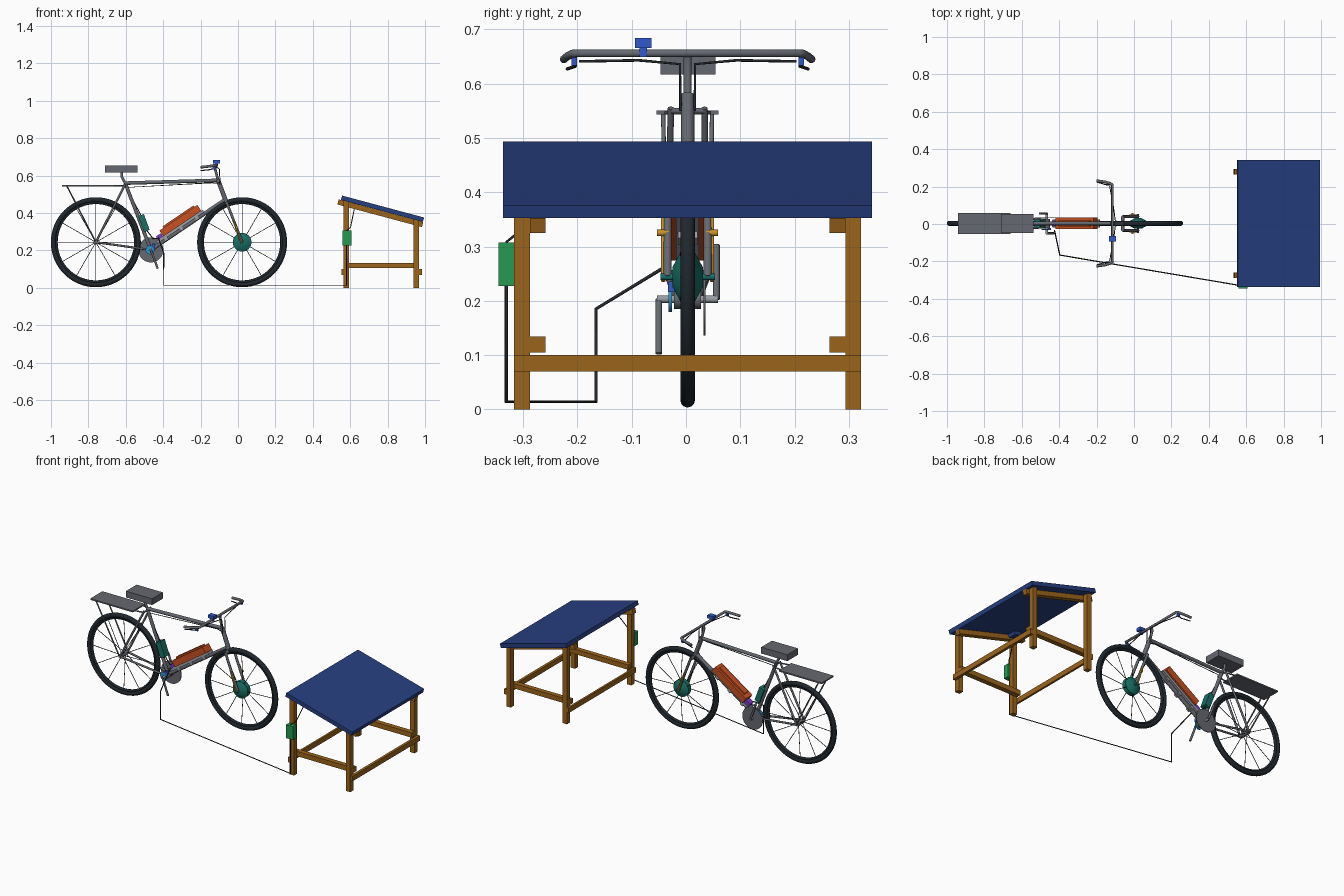
import bpy, math
from mathutils import Vector

if "Cube" in bpy.data.objects:
    bpy.data.objects.remove(bpy.data.objects["Cube"])

Y = 0.003  # centre plane of bike and table
MATS = {}
COLORS = {
    "navy": (0.02, 0.05, 0.22), "wood": (0.33, 0.13, 0.012), "orange": (0.58, 0.08, 0.015),
    "teal": (0.01, 0.16, 0.13), "green": (0.02, 0.32, 0.08), "blue": (0.03, 0.1, 0.6),
    "black": (0.018, 0.022, 0.027), "tyre": (0.014, 0.02, 0.026), "purple": (0.2, 0.04, 0.6),
    "amber": (0.6, 0.28, 0.02), "sky": (0.03, 0.3, 0.6), "frame": (0.13, 0.14, 0.16),
    "silver": (0.32, 0.34, 0.37),
}


def paint(ob, name, color):
    ob.name = name
    if color:
        if color not in MATS:
            MATS[color] = bpy.data.materials.new(color)
            MATS[color].diffuse_color = (*COLORS[color], 1)
        ob.data.materials.append(MATS[color])
    return ob


def box(name, loc, size, color=None, tilt=0):
    """Box; tilt raises its +x end by that many radians."""
    bpy.ops.mesh.primitive_cube_add(size=1, location=loc, rotation=(0, -tilt, 0))
    ob = bpy.context.object
    ob.scale = size
    return paint(ob, name, color)


def span(name, lo, hi, color=None):
    return box(name, [(a + b) / 2 for a, b in zip(lo, hi)], [b - a for a, b in zip(lo, hi)], color)


def tubes(name, paths, r, color="frame", res=3):
    """Round tubes along one or more point lists."""
    cu = bpy.data.curves.new(name, 'CURVE')
    cu.dimensions = '3D'
    cu.bevel_depth, cu.bevel_resolution, cu.use_fill_caps = r, res, True
    for pts in paths:
        sp = cu.splines.new('POLY')
        sp.points.add(len(pts) - 1)
        for p, q in zip(sp.points, pts):
            p.co = (*q, 1)
    ob = bpy.data.objects.new(name, cu)
    bpy.context.collection.objects.link(ob)
    return paint(ob, name, color)


def disc(name, x, y, z, r, w, color=None, n=40):
    """Cylinder with its axis along y."""
    bpy.ops.mesh.primitive_cylinder_add(vertices=n, radius=r, depth=w, location=(x, y, z),
                                        rotation=(math.pi / 2, 0, 0))
    ob = paint(bpy.context.object, name, color)
    bpy.ops.object.shade_smooth_by_angle()
    return ob


def both(pts):
    """A path and its mirror image about the bike's centre plane."""
    return [[(x, Y + s * y, z) for x, y, z in pts] for s in (1, -1)]


def mid(*pts):
    return [[(x, Y, z) for x, z in pts]]


REAR, FRONT, BB = (-0.76, 0.244), (0.022, 0.244), (-0.466, 0.203)

# wheels: tyre, rim, spokes
for tag, (cx, cz) in (("rear", REAR), ("front", FRONT)):
    for part, major, minor in (("tyre", 0.227, 0.0135), ("rim", 0.212, 0.008)):
        bpy.ops.mesh.primitive_torus_add(location=(cx, Y, cz), rotation=(math.pi / 2, 0, 0),
                                         major_radius=major, minor_radius=minor,
                                         major_segments=64, minor_segments=12)
        bpy.ops.object.shade_smooth()
        paint(bpy.context.object, f"{tag}_{part}", "tyre")
    spokes = []
    for i in range(12):
        a = i * math.pi / 6
        c, s = math.cos(a), math.sin(a)
        side = 0.015 if i % 2 else -0.015
        spokes.append([(cx + 0.01 * c, Y + side, cz + 0.01 * s), (cx + 0.21 * c, Y, cz + 0.21 * s)])
    tubes(tag + "_spokes", spokes, 0.0018, "black", 1)
disc("rear_hub", REAR[0], Y, REAR[1], 0.013, 0.06, "frame", 20)
disc("rear_axle", REAR[0], Y, REAR[1], 0.005, 0.09, "silver", 12)

# front hub motor with conical side covers
disc("hub_motor", FRONT[0], Y, FRONT[1], 0.05, 0.026, "teal")
for s in (-1, 1):
    bpy.ops.mesh.primitive_cone_add(vertices=40, radius1=0.046, radius2=0.018, depth=0.015,
                                    location=(FRONT[0], Y + s * 0.0205, FRONT[1]),
                                    rotation=(-s * math.pi / 2, 0, 0))
    paint(bpy.context.object, "hub_motor_cover", "teal")
    bpy.ops.object.shade_smooth_by_angle()
disc("front_axle", FRONT[0], Y, FRONT[1], 0.006, 0.1, "teal", 12)

# frame tubes
SEAT, HEAD_TOP, HEAD_BOT = (-0.603, 0.56), (-0.108, 0.58), (-0.062, 0.457)
tubes("seat_tube", mid(BB, SEAT), 0.01)
tubes("top_tube", mid(SEAT, (-0.105, 0.575)), 0.01)
tubes("down_tube", mid(BB, (-0.068, 0.472)), 0.011)
tubes("head_tube", mid(HEAD_TOP, HEAD_BOT), 0.0125)
tubes("seat_stays", both([(-0.603, 0.031, 0.555), (REAR[0], 0.036, REAR[1])]), 0.006)
tubes("seat_stay_bridge", both([(-0.603, 0, 0.55), (-0.603, 0.031, 0.55)]), 0.005)
tubes("chain_stays", both([(BB[0], 0.02, BB[1]), (REAR[0], 0.036, REAR[1])]), 0.006)
disc("bottom_bracket", BB[0], Y, BB[1], 0.018, 0.05, "frame", 24)

# fork, stem and torque arms
tubes("fork_crown", both([(-0.06, 0, 0.452), (-0.06, 0.037, 0.452)]), 0.009)
tubes("fork_legs", both([(-0.06, 0.037, 0.455), (FRONT[0], 0.037, FRONT[1])]), 0.0075)
tubes("torque_arms", both([(-0.022, 0.045, 0.36), (0.018, 0.045, 0.236)]), 0.004, "amber")
for s in (-1, 1):
    disc("torque_arm_clamp", -0.008, Y + s * 0.045, 0.325, 0.006, 0.022, "amber", 12)
tubes("stem", mid(HEAD_TOP, (-0.122, 0.635), (-0.119, 0.655)), 0.0075)

# handlebar, levers and display
bar = [(-0.115, 0.205, 0.656), (-0.125, 0.213, 0.655), (-0.155, 0.222, 0.65), (-0.2, 0.228, 0.645)]
halves = both(bar)
tubes("handlebar", [halves[1][::-1] + halves[0]], 0.0075)
tubes("brake_levers", both([(-0.125, 0.207, 0.64), (-0.15, 0.207, 0.632), (-0.2, 0.222, 0.627)]),
      0.003, "black")
for s in (-1, 1):
    box("lever_clamp", (-0.128, Y + s * 0.209, 0.641), (0.016, 0.01, 0.016), "blue")
box("display", (-0.115, -0.079, 0.675), (0.038, 0.03, 0.018), "blue")
box("display_mount", (-0.115, -0.079, 0.658), (0.018, 0.014, 0.018), "blue")

# control cables
tubes("lever_cables", both([(-0.13, 0.2, 0.641), (-0.11, 0.09, 0.643), (-0.1, 0.014, 0.636),
                            (-0.095, 0.013, 0.55)]), 0.0025, "black", 2)
tubes("frame_cable", [[(-0.095, Y - 0.013, 0.56), (-0.14, Y, 0.562), (-0.595, Y, 0.537),
                       (-0.51, Y, 0.37)]], 0.0025, "black", 2)

# saddle and luggage rack
span("saddle", (-0.71, -0.047, 0.617), (-0.537, 0.054, 0.655), "frame")
tubes("seat_post", mid((-0.6, 0.555), (-0.622, 0.595), (-0.622, 0.62)), 0.0075)
span("rack_platform", (-0.942, -0.054, 0.543), (-0.66, 0.06, 0.551), "frame")
tubes("rack_legs", both([(-0.915, 0.045, 0.545), (REAR[0], 0.04, REAR[1])]), 0.004)
tubes("rack_front_struts", both([(-0.67, 0.04, 0.547), (-0.605, 0.031, 0.547)]), 0.004)

# crankset
disc("chainring", BB[0], Y + 0.031, BB[1], 0.067, 0.004, "frame", 48)
disc("crank_axle", BB[0], Y, BB[1], 0.007, 0.112, "silver", 16)
tubes("crank_arms", [[(BB[0], Y + s * 0.053, BB[1]), (BB[0] - s * 0.037, Y + s * 0.053, BB[1] + s * 0.1)]
                     for s in (-1, 1)], 0.0062)
disc("pedal_sensor", BB[0] - 0.004, Y - 0.032, BB[1], 0.024, 0.007, "sky", 24)
box("sensor_pickup", (-0.453, Y - 0.03, 0.226), (0.016, 0.012, 0.02), "blue")

# battery pack on the down tube
ang = math.atan2(0.472 - BB[1], -0.068 - BB[0])
d, n = Vector((math.cos(ang), 0, math.sin(ang))), Vector((-math.sin(ang), 0, math.cos(ang)))


def on_tube(name, along, off, size, color):
    return box(name, Vector((BB[0], Y, BB[1])) + d * along + n * off, size, color, ang)


on_tube("battery_tray", 0.2, 0.015, (0.3, 0.042, 0.014), "silver")
on_tube("battery", 0.218, 0.041, (0.245, 0.062, 0.038), "orange")
on_tube("battery_lid", 0.222, 0.064, (0.2, 0.034, 0.01), "orange")
for a in (0.1, 0.2, 0.3):
    on_tube("tray_bracket", a, 0.004, (0.022, 0.036, 0.022), "silver")
on_tube("charge_connector", 0.078, 0.032, (0.032, 0.034, 0.024), "purple")

# motor controller on the seat tube
box("controller", (-0.503, Y, 0.347), (0.032, 0.044, 0.09), "teal", math.radians(20))
tubes("controller_cable", mid((-0.49, 0.31), (-0.455, 0.265), (-0.42, 0.262)), 0.003, "black")

# solar table: tilted panel on a timber stand
t = math.radians(15)
right = Vector((0.995, Y, 0.376))
u, up = Vector((math.cos(t), 0, -math.sin(t))), Vector((math.sin(t), 0, math.cos(t)))
box("solar_panel", right - u * 0.227 - up * 0.012, (0.454, 0.68, 0.024), "navy", -t)
for s in (-1, 1):
    y = Y + s * 0.305
    for name, x, h in (("tall_leg", 0.579, 0.464), ("short_leg", 0.952, 0.364)):
        leg = span(name, (x - 0.0145, y - 0.0145, 0), (x + 0.0145, y + 0.0145, h), "wood")
        for v in leg.data.vertices:   # mitre the top to the panel slope
            if v.co.z > 0:
                v.co.z -= v.co.x * 0.029 * math.tan(t) / h
    yi = Y + s * 0.276
    box("panel_rail", Vector((0.761, yi, 0)) + Vector((0, 0, 0.399)), (0.468, 0.029, 0.028), "wood", -t)
    span("side_rail", (0.565, yi - 0.0145, 0.105), (0.967, yi + 0.0145, 0.134), "wood")
for x in (0.553, 0.967):
    span("cross_rail", (x, Y - 0.3195, 0.07), (x + (0.012 if x < 0.6 else 0.016), Y + 0.3195, 0.1), "wood")

# charger box and charging cable
span("charger_box", (0.56, -0.345, 0.227), (0.606, -0.313, 0.307), "green")
box("junction_box", (0.625, -0.235, 0.44), (0.045, 0.05, 0.02), "navy", -t)
tubes("charging_cable", [[(-0.425, -0.033, 0.266), (-0.397, -0.166, 0.185), (-0.397, -0.166, 0.014),
                          (0.58, -0.331, 0.014), (0.58, -0.331, 0.23)]], 0.0032, "black", 2)
tubes("panel_cable", [[(0.583, -0.33, 0.3), (0.583, -0.33, 0.309), (0.602, -0.31, 0.325),
                       (0.625, -0.235, 0.437)]], 0.0025, "black", 2)

for m in bpy.data.materials:
    if m.users and not m.is_grease_pencil:
        m.use_nodes = True
        m.node_tree.nodes["Principled BSDF"].inputs["Base Color"].default_value = m.diffuse_color
